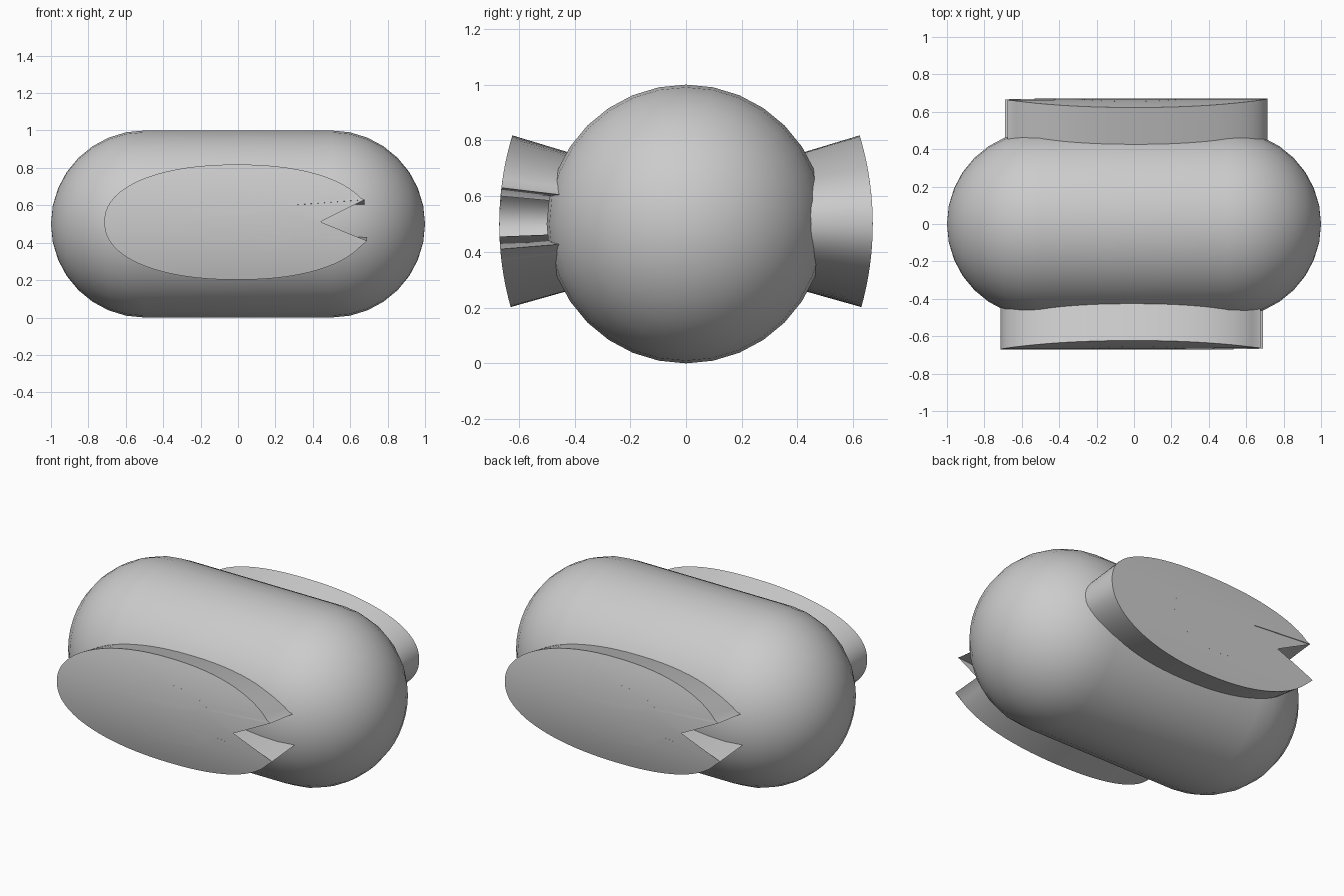
import bpy, bmesh
from math import sin, cos, pi, atan2, sqrt, copysign

if "Cube" in bpy.data.objects:
    bpy.data.objects.remove(bpy.data.objects["Cube"])

MID = 0.5          # height of the body axis
AXIS_Y = 0.43      # bend axis of the front plate
R_OUT, R_IN = 1.10, 0.86


def finish(name, bm):
    bmesh.ops.recalc_face_normals(bm, faces=bm.faces)
    mesh = bpy.data.meshes.new(name)
    bm.to_mesh(mesh)
    bm.free()
    ob = bpy.data.objects.new(name, mesh)
    bpy.context.collection.objects.link(ob)
    bpy.ops.object.select_all(action='DESELECT')
    ob.select_set(True)
    bpy.context.view_layer.objects.active = ob
    bpy.ops.object.shade_smooth_by_angle(angle=0.6)
    return ob


# Capsule body: rings revolved about the x axis
def capsule(seg=32, n=8):
    bm = bmesh.new()
    profile = []
    for side in (-1, 1):
        for i in range(n):
            a = pi / 2 * (1 - (i + 1) / n) if side < 0 else pi / 2 * i / n
            profile.append((side * (0.5 + 0.5 * sin(a)), 0.5 * cos(a)))
    rings = [[bm.verts.new((x, r * cos(2 * pi * k / seg), MID + r * sin(2 * pi * k / seg)))
              for k in range(seg)] for x, r in profile]
    for a, b in zip(rings, rings[1:]):
        for k in range(seg):
            j = (k + 1) % seg
            bm.faces.new((a[k], a[j], b[j], b[k]))
    for x, ring in ((-1, rings[0]), (1, rings[-1])):
        pole = bm.verts.new((x, 0, MID))
        for k in range(seg):
            bm.faces.new((pole, ring[k], ring[(k + 1) % seg]))
    return finish("capsule_body", bm)


def arc(cx, cz, rx, rz, a0, a1, n, e=2.0):
    pts = []
    for i in range(n + 1):
        a = a0 + (a1 - a0) * i / n
        c, s = cos(a), sin(a)
        pts.append((cx + rx * copysign(abs(c) ** (2 / e), c),
                    cz + rz * copysign(abs(s) ** (2 / e), s)))
    return pts


def bend(x, z, r):
    """Place a face point (x, z) on the curved plate, scaled toward the bend axis."""
    dz = z - MID
    y = -sqrt(R_OUT ** 2 - dz ** 2)
    k = r / R_OUT
    return (x, AXIS_Y + y * k, MID + dz * k)


def curved_face(bm, pts, r):
    part = bmesh.new()
    part.faces.new([part.verts.new((x, 0, z)) for x, z in pts])
    bmesh.ops.triangulate(part, faces=part.faces[:])
    for i in range(1, 16):
        bmesh.ops.bisect_plane(part, geom=part.verts[:] + part.edges[:] + part.faces[:],
                               plane_co=(0, 0, 0.2 + 0.62 * i / 16), plane_no=(0, 0, 1))
    new = {v: bm.verts.new(bend(v.co.x, v.co.z, r)) for v in part.verts}
    for f in part.faces:
        bm.faces.new([new[v] for v in f.verts])
    part.free()


# Flared open-ring plate with a wedge notch; a shallow panel fills the middle
def plate(name):
    outer = arc(-0.005, 0.51, 0.71, 0.308, 0.31, 2 * pi - 0.25, 64, 2.2)
    outer[0], outer[-1] = (0.675, 0.63), (0.69, 0.41)
    inner = arc(0.02, 0.51, 0.30, 0.17, 0.55, 2 * pi - 0.33, 40)
    inner[0], inner[-1] = (0.28, 0.60), (0.33, 0.455)
    ring = outer + inner[::-1]
    bm = bmesh.new()
    curved_face(bm, ring, R_OUT)
    curved_face(bm, inner + [outer[0]], R_OUT - 0.004)
    top = [bm.verts.new(bend(x, z, R_OUT)) for x, z in ring]
    low = [bm.verts.new(bend(x, z, R_IN)) for x, z in ring]
    for i in range(len(ring)):
        j = (i + 1) % len(ring)
        bm.faces.new((top[i], top[j], low[j], low[i]))
    return finish(name, bm)


capsule()
plate("front_plate")
back = plate("back_plate")
back.rotation_euler[2] = pi
